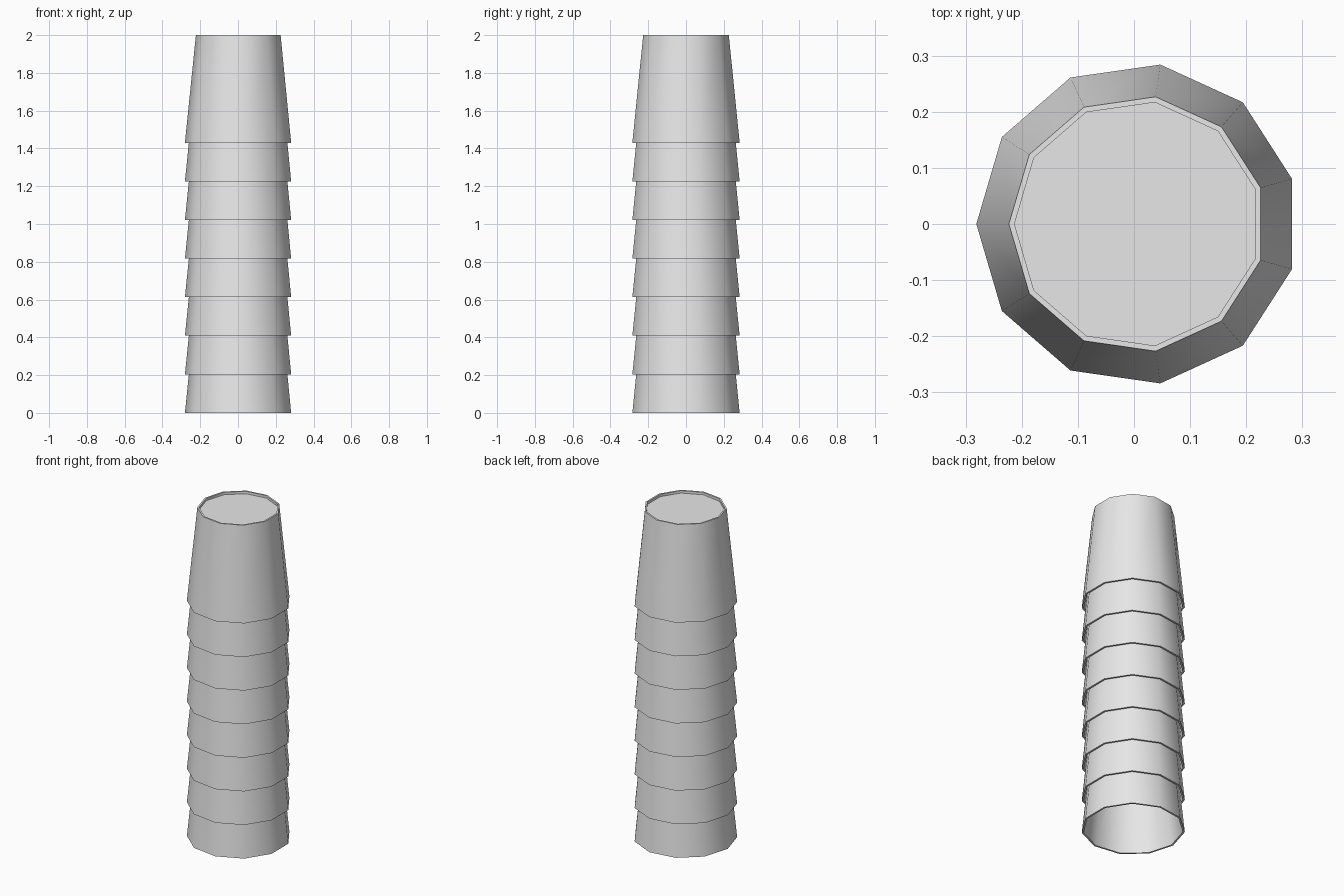
import bpy
import bmesh
from math import cos, sin, pi, radians

if "Cube" in bpy.data.objects:
    bpy.data.objects.remove(bpy.data.objects["Cube"], do_unlink=True)

SIDES = 11
CUPS = 8
HEIGHT = 0.57
STEP = (2 - HEIGHT) / (CUPS - 1)
CENTRE_X = 0.006

# One light grey plastic
grey = bpy.data.materials.new("light_grey")
grey.use_nodes = True
grey.diffuse_color = (0.8, 0.8, 0.8, 1)
grey.node_tree.nodes["Principled BSDF"].inputs["Base Color"].default_value = grey.diffuse_color

# Upside-down cup profile (radius, height): ceiling, inner wall, lip, outer wall, foot ring, base
profile = [
    (0.22, HEIGHT - 0.025),
    (0.276, 0),
    (0.287, 0),
    (0.229, HEIGHT),
    (0.219, HEIGHT),
    (0.219, HEIGHT - 0.015),
]


def make_cup_mesh():
    bm = bmesh.new()
    rings = []
    for r, z in profile:
        angles = [pi + 2 * pi * k / SIDES for k in range(SIDES)]
        rings.append([bm.verts.new((r * cos(a), r * sin(a), z)) for a in angles])
    for low, high in zip(rings, rings[1:]):
        for k in range(SIDES):
            n = (k + 1) % SIDES
            bm.faces.new((low[k], low[n], high[n], high[k]))
    # Closed base: inside ceiling and recessed outside disc
    bm.faces.new(list(reversed(rings[0])))
    bm.faces.new(rings[-1])
    bmesh.ops.recalc_face_normals(bm, faces=bm.faces)
    mesh = bpy.data.meshes.new("cup")
    bm.to_mesh(mesh)
    bm.free()
    mesh.materials.append(grey)
    mesh.shade_smooth()
    mesh.set_sharp_from_angle(angle=radians(40))
    return mesh


# Nested stack sharing one cup mesh
cup_mesh = make_cup_mesh()
for i in range(CUPS):
    cup = bpy.data.objects.new(f"cup_{i + 1}", cup_mesh)
    cup.location = (CENTRE_X, 0, i * STEP)
    bpy.context.collection.objects.link(cup)
